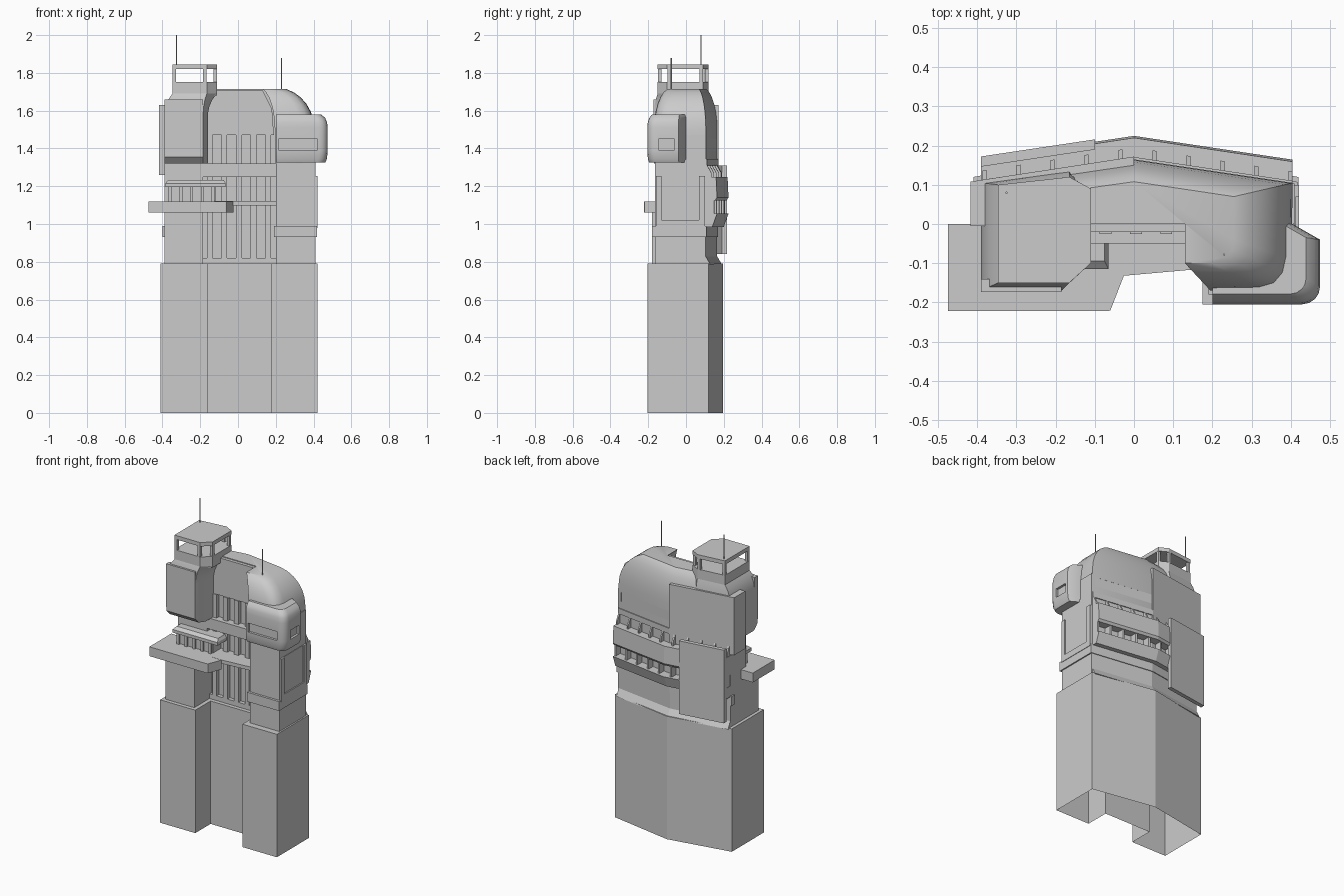
import bpy, bmesh, math

if "Cube" in bpy.data.objects:
    bpy.data.objects.remove(bpy.data.objects["Cube"])


def loft(name, rings, smooth=False, open_bottom=False):
    """Skin a stack of (outline, z) rings into one mesh."""
    bm = bmesh.new()
    rows = [[bm.verts.new((x, y, z)) for x, y in pts] for pts, z in rings]
    n = len(rows[0])
    for a, b in zip(rows, rows[1:]):
        for i in range(n):
            j = (i + 1) % n
            bm.faces.new((a[i], a[j], b[j], b[i]))
    bottom = bm.faces.new(rows[0][::-1])
    bm.faces.new(rows[-1])
    bmesh.ops.recalc_face_normals(bm, faces=bm.faces)
    if open_bottom:
        bmesh.ops.delete(bm, geom=[bottom], context='FACES_ONLY')
    me = bpy.data.meshes.new(name)
    bm.to_mesh(me)
    bm.free()
    ob = bpy.data.objects.new(name, me)
    bpy.context.collection.objects.link(ob)
    if smooth:
        activate(ob)
        bpy.ops.object.shade_smooth_by_angle(angle=math.radians(32))
    return ob


def activate(ob):
    bpy.ops.object.select_all(action='DESELECT')
    ob.select_set(True)
    bpy.context.view_layer.objects.active = ob


def prism(name, pts, z0, z1, **kw):
    return loft(name, [(pts, z0), (pts, z1)], **kw)


def box(name, x0, x1, y0, y1, z0, z1):
    return prism(name, [(x0, y0), (x1, y0), (x1, y1), (x0, y1)], z0, z1)


def back_y(x):
    return 0.165 - 0.15 * abs(x)


def chevron(name, x0, x1, profile):
    """Sweep an (offset, z) profile along the bent rear wall."""
    xs = [x0] + ([0] if x0 < 0 < x1 else []) + [x1]
    bm = bmesh.new()
    rows = [[bm.verts.new((x, back_y(x) + o, z)) for o, z in profile] for x in xs]
    n = len(profile)
    for a, b in zip(rows, rows[1:]):
        for i in range(n):
            bm.faces.new((a[i], a[(i + 1) % n], b[(i + 1) % n], b[i]))
    bm.faces.new(rows[0])
    bm.faces.new(rows[-1][::-1])
    bmesh.ops.recalc_face_normals(bm, faces=bm.faces)
    me = bpy.data.meshes.new(name)
    bm.to_mesh(me)
    bm.free()
    ob = bpy.data.objects.new(name, me)
    bpy.context.collection.objects.link(ob)
    return ob


def cut(ob, *cutters):
    for c in cutters:
        m = ob.modifiers.new("cut", 'BOOLEAN')
        m.operation, m.solver, m.object = 'DIFFERENCE', 'EXACT', c
        activate(ob)
        bpy.ops.object.modifier_apply(modifier=m.name)
        bpy.data.objects.remove(c)


def mix(a, b, t):
    return [(p[0] + (q[0] - p[0]) * t, p[1] + (q[1] - p[1]) * t) for p, q in zip(a, b)]


# Lower block with front recess, and its sloped rear ledge
prism("base", [(-.41, -.205), (-.16, -.205), (-.16, -.05), (.175, -.05), (.175, -.205),
               (.42, -.205), (.42, .12), (0, .195), (-.41, .12)], 0, .79, open_bottom=True)
chevron("base_rear_slope", -.39, .405, [(-.05, .78), (.025, .785), (-.012, .85), (-.05, .85)])

# Middle core and columns
prism("core", [(-.39, 0), (.41, 0), (.41, back_y(.41)), (0, .165), (-.39, back_y(.39))], .785, 1.47)
box("left_column", -.39, -.185, -.18, .09, .785, 1.1)
box("left_upper_column", -.39, -.185, -.05, .09, 1.1, 1.34)
box("right_column", .2, .41, -.165, .09, .785, 1.34)
box("right_column_band", .19, .418, -.18, .09, .93, .99)
side = box("right_side_panel", .4, .421, -.16, .1, .98, 1.255)
cut(side, box("side_cutter", .413, .44, -.13, .07, 1.02, 1.27))
box("recess_wall", -.185, .2, -.025, .01, .785, .82)
box("recess_band", -.185, .2, -.05, .01, 1.25, 1.32)
for i in range(5):
    x = -.15 + i * .0775
    box("recess_fin", x - .015, x + .015, -.025, .01, .79, 1.47)

# Front landing platform, its tapered wing and the small cabin
prism("platform", [(-.475, -.222), (-.065, -.222), (-.06, -.22), (-.025, -.13), (-.18, -.0),
                   (-.475, 0)], 1.06, 1.12)
prism("platform_wing", [(-.1, -.13), (-.025, -.132), (.2, -.112), (.2, 0), (-.19, 0)], 1.098, 1.121)
box("cabin", -.365, -.12, -.085, .0, 1.11, 1.2)
for i in range(5):
    x = -.36 + i * .057
    box("cabin_post", x - .008, x + .008, -.098, -.08, 1.12, 1.2)
rf = [(-.385, -.115), (-.065, -.115), (-.065, 0), (-.385, 0)]
rt = [(-.37, -.095), (-.075, -.095), (-.075, 0), (-.37, 0)]
loft("cabin_roof", [(rf, 1.195), (rf, 1.215), (rt, 1.232)])

# Rear balconies, window strip and ribs
chevron("rear_parapet", -.39, .405, [(-.03, 1.125), (.05, 1.125), (.06, 1.14), (.055, 1.25), (-.03, 1.25)])
chevron("rear_sill", -.39, .405, [(-.03, .985), (.035, .985), (.06, 1.055), (-.03, 1.055)])
chevron("rear_lower_band", -.4, .418, [(-.03, .93), (.005, .93), (.005, .99), (-.03, .99)])
chevron("rear_upper_band", -.39, .405, [(-.03, 1.31), (.006, 1.31), (.006, 1.345), (-.03, 1.345)])
for i in range(10):
    x = -.382 + i * .0868
    chevron("upper_bracket", x - .005, x + .005,
            [(-.01, 1.245), (.03, 1.245), (.03, 1.27), (.005, 1.315), (-.01, 1.315)])
    chevron("window_rib", x - .006, x + .006, [(-.01, 1.05), (.045, 1.05), (.045, 1.13), (-.01, 1.13)])
chevron("rear_lower_panel", -.39, -.1, [(.04, .84), (.066, .84), (.066, 1.31), (.04, 1.31)])
prism("rear_upper_panel", [(-.418, -.005), (-.38, -.005), (-.38, .09), (0, .15), (0, .172),
                           (-.418, .108)], 1.26, 1.63)

# Rounded upper hull, open toward the front recess
low = [(-.2, back_y(.2)), (0, .165), (.405, .105), (.402, -.09), (.393, -.13), (.37, -.157),
       (.33, -.168), (.195, -.17), (.195, -.1), (.195, 0), (-.2, 0)]
top = [(-.2, .08), (0, .108), (.255, .07), (.255, -.04), (.25, -.065), (.235, -.085),
       (.2, -.1), (.13, -.1), (.13, -.095), (.13, 0), (-.2, 0)]
rings = [(low, 1.32), (low, 1.5)]
for k in range(1, 7):
    a = k / 6 * math.pi / 2 * .82
    t = (1 - math.cos(a)) / (1 - math.cos(math.pi / 2 * .82))
    rings.append((mix(low, top, t), 1.5 + .215 * math.sin(a) / math.sin(math.pi / 2 * .82)))
hull = loft("upper_hull", rings, smooth=True)
cut(hull, chevron("rear_window_cutter", -.01, .385,
                  [(-.025, 1.39), (.03, 1.39), (.03, 1.45), (-.025, 1.45)]),
    box("side_window_cutter", .385, .43, .0, .09, 1.39, 1.45))
loft("arch_panel", [([(-.17, -.02), (.19, -.02), (.19, .01), (-.17, .01)], 1.47),
                    ([(-.16, -.02), (.18, -.02), (.18, .01), (-.16, .01)], 1.61),
                    ([(-.11, -.02), (.13, -.02), (.13, .01), (-.11, .01)], 1.71)])

# Left tower, leaning into the lookout
t_low = [(-.39, -.17), (-.185, -.17), (-.16, -.1), (-.16, .12), (-.165, .137), (-.39, .105)]
t_bot = [(x, max(y, -.135)) for x, y in t_low]
t_top = [(-.347, -.15), (-.165, -.15), (-.11, -.1), (-.11, .09), (-.165, .12), (-.347, .1)]
t_rings = [(t_bot, 1.32), (t_low, 1.355), (t_low, 1.58)]
t_rings += [(mix(t_low, t_top, t), z) for t, z in ((.15, 1.62), (.5, 1.66), (1, 1.69))]
loft("left_tower", t_rings, smooth=True)
box("tower_front_plate", -.39, -.185, -.173, -.14, 1.38, 1.658)

# Lookout with open windows
prism("lookout_wall", t_top, 1.68, 1.752)
prism("lookout_roof", t_top, 1.82, 1.845)
for x, y in t_top:
    cx, cy = x + (.01 if x < -.2 else -.01), y + (.01 if y < 0 else -.01)
    box("lookout_post", cx - .009, cx + .009, cy - .009, cy + .009, 1.75, 1.822)

# Right cab with inset windows
arc = [(.43 + .045 * math.sin(a), -.16 - .045 * math.cos(a))
       for a in (i * math.pi / 8 for i in range(5))]
cab_pts = [(.2, -.205)] + arc + [(.475, -.04), (.405, 0), (.2, 0)]


def shrink(s):
    return [(.2 + (x - .2) * s, y * s) for x, y in cab_pts]


cab = loft("right_cab", [(shrink(s), z) for s, z in
           ((.95, 1.325), (.985, 1.345), (1, 1.39), (1, 1.51), (.985, 1.54), (.95, 1.562), (.87, 1.58))],
           smooth=True)
cut(cab, box("front_window_cutter", .215, .42, -.25, -.19, 1.392, 1.45),
    box("cab_side_cutter", .46, .5, -.145, -.06, 1.392, 1.45))

# Antennas
for x, y, z0, z1 in ((-.325, .08, 1.84, 2.0), (.23, -.078, 1.69, 1.88)):
    bpy.ops.mesh.primitive_cylinder_add(vertices=6, radius=.003, depth=z1 - z0,
                                        location=(x, y, (z0 + z1) / 2))
    bpy.context.object.name = "antenna"
